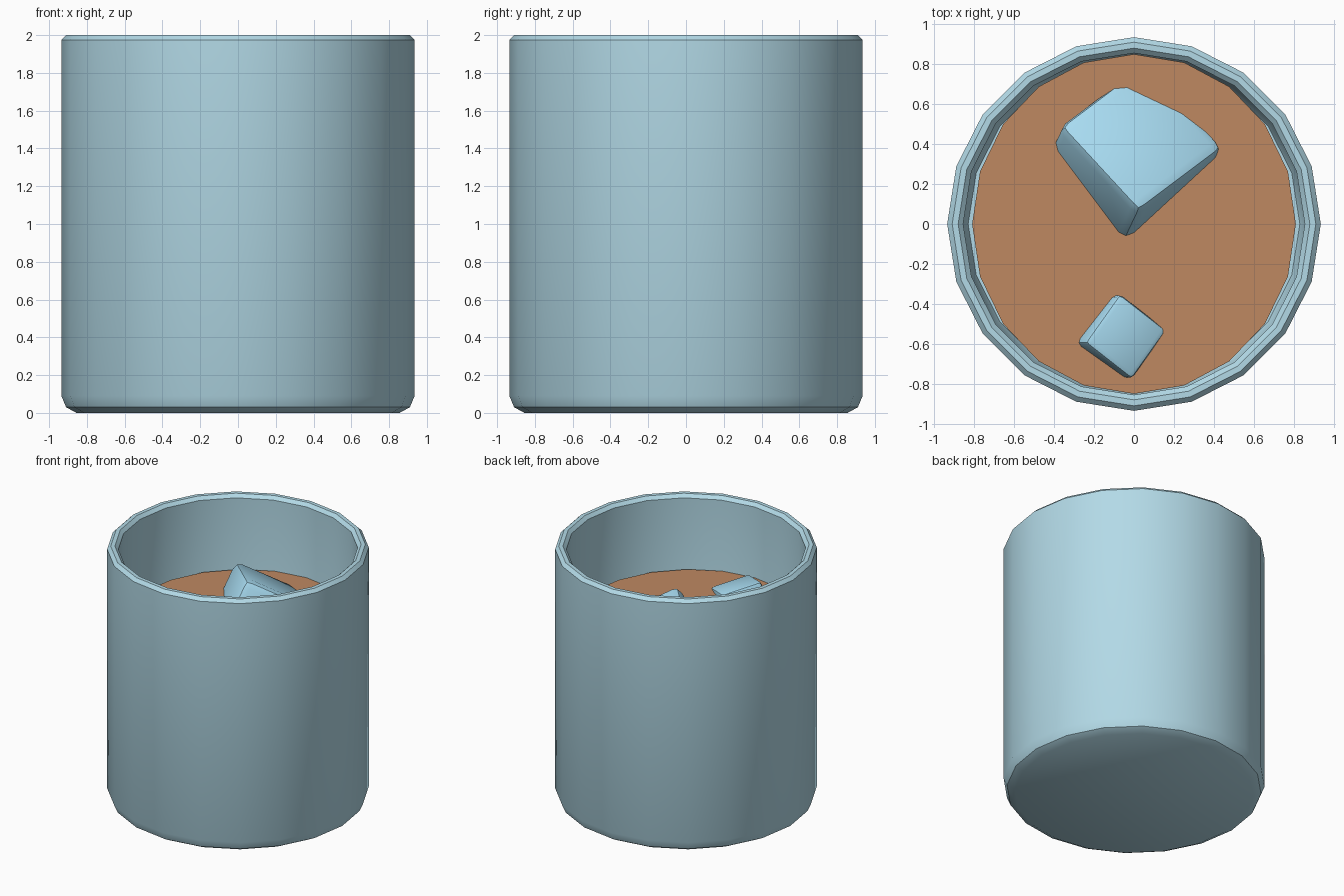
import bpy, bmesh, math
from mathutils import Matrix, Vector

if "Cube" in bpy.data.objects:
    bpy.data.objects.remove(bpy.data.objects["Cube"])

SIDES = 20


def material(name, rgb):
    m = bpy.data.materials.new(name)
    m.diffuse_color = (*rgb, 1)
    m.use_nodes = True
    m.node_tree.nodes["Principled BSDF"].inputs["Base Color"].default_value = m.diffuse_color
    return m


def finish(name, bm, mat, angle=30):
    bmesh.ops.recalc_face_normals(bm, faces=bm.faces)
    me = bpy.data.meshes.new(name)
    bm.to_mesh(me)
    bm.free()
    ob = bpy.data.objects.new(name, me)
    bpy.context.collection.objects.link(ob)
    me.materials.append(mat)
    bpy.ops.object.select_all(action='DESELECT')
    ob.select_set(True)
    bpy.context.view_layer.objects.active = ob
    bpy.ops.object.shade_smooth_by_angle(angle=math.radians(angle))
    return ob


def ring(bm, rx, ry, z):
    return [bm.verts.new((rx * math.cos(a), ry * math.sin(a), z))
            for a in (2 * math.pi * i / SIDES for i in range(SIDES))]


# cup: closed lathe profile, outer bottom to inner floor
def cup(mat):
    profile = [(0.855, 0), (0.91, 0.03), (0.935, 0.09), (0.935, 1.975), (0.91, 2),
               (0.88, 2), (0.855, 1.975), (0.855, 0.16), (0.83, 0.1)]
    bm = bmesh.new()
    rings = [ring(bm, r, r, z) for r, z in profile]
    for a, b in zip(rings, rings[1:]):
        for i in range(SIDES):
            j = (i + 1) % SIDES
            bm.faces.new((a[i], a[j], b[j], b[i]))
    bm.faces.new(rings[0])
    bm.faces.new(rings[-1])
    finish("cup", bm, mat)


# drink surface: slightly oval disc
def drink(mat):
    bm = bmesh.new()
    bm.faces.new(ring(bm, 0.81, 0.85, 1.42))
    finish("drink_surface", bm, mat)


# ice: bevelled cube given by centre, size and two edge directions
def ice(name, centre, size, u, v, mat):
    u = Vector(u).normalized()
    n = u.cross(Vector(v)).normalized()
    v = n.cross(u)
    bm = bmesh.new()
    bmesh.ops.create_cube(bm, size=size)
    bmesh.ops.bevel(bm, geom=bm.edges[:], offset=size * 0.09, segments=2,
                    profile=0.5, affect='EDGES')
    rot = Matrix((u, v, n)).transposed().to_4x4()
    bm.transform(Matrix.Translation(centre) @ rot)
    finish(name, bm, mat, 40)


cup(material("cup_blue", (0.45, 0.70, 0.80)))
drink(material("drink_brown", (0.52, 0.25, 0.12)))
ice_mat = material("ice_blue", (0.39, 0.71, 0.88))
ice("large_ice_cube", (-0.02, 0.31, 1.26), 0.60, (0.4, 0.3, -0.245), (-0.36, 0.39, -0.11), ice_mat)
ice("small_ice_cube", (-0.085, -0.565, 1.34), 0.31, (0.23, -0.18, -0.07), (0.15, 0.21, -0.05), ice_mat)
